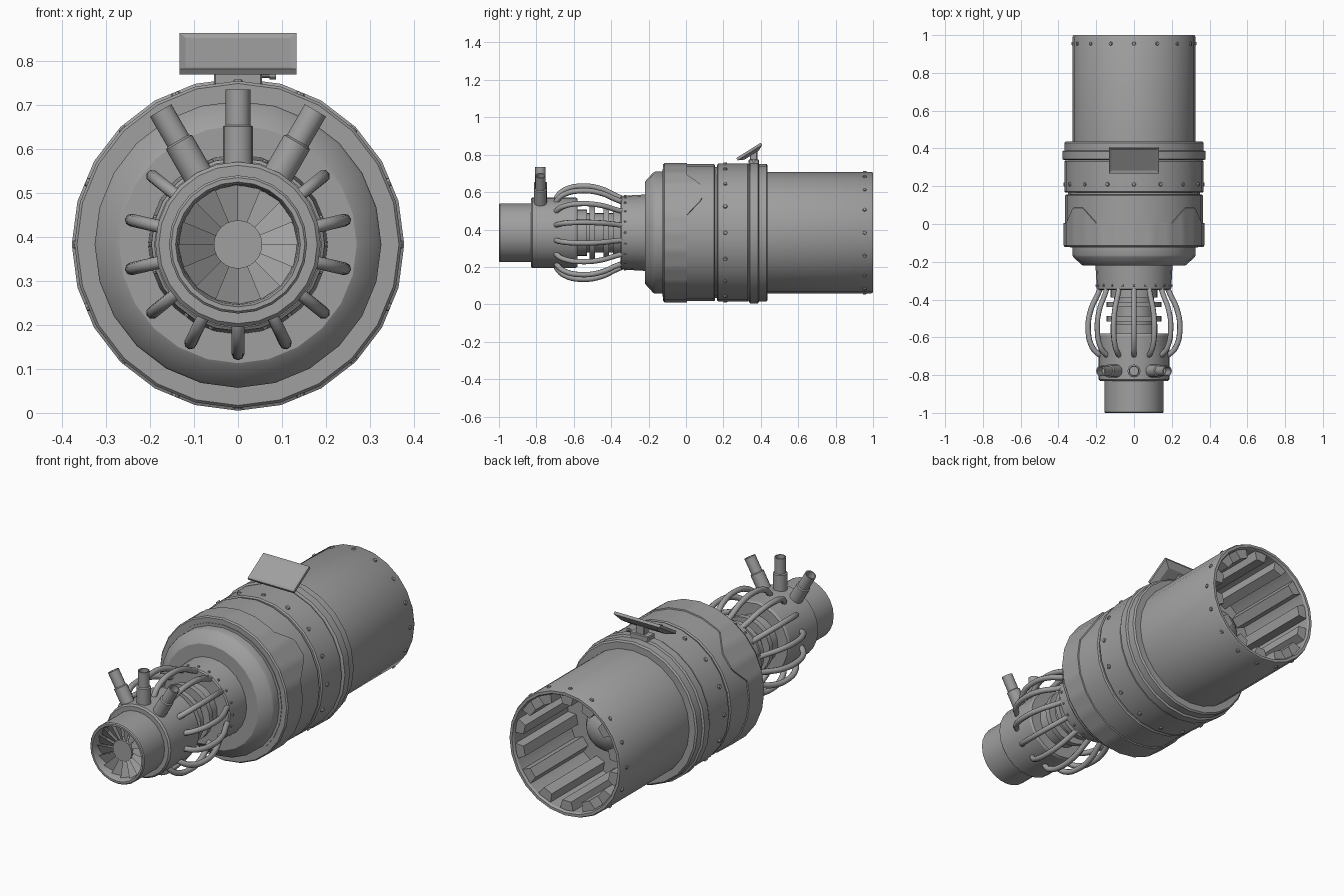
import bpy, bmesh
from math import pi, sin, cos, radians
from mathutils import Matrix, Vector

if "Cube" in bpy.data.objects:
    bpy.data.objects.remove(bpy.data.objects["Cube"])

AXIS_Z = 0.383
MAIN = Matrix.Translation((0, 0, AXIS_Z)) @ Matrix.Rotation(-pi / 2, 4, 'X')

steel = bpy.data.materials.new("grey steel")
steel.use_nodes = True
GREY = (0.35, 0.35, 0.35, 1)
steel.diffuse_color = GREY
steel.node_tree.nodes["Principled BSDF"].inputs["Base Color"].default_value = GREY


def finish(name, bm, smooth=True):
    bmesh.ops.recalc_face_normals(bm, faces=bm.faces)
    mesh = bpy.data.meshes.new(name)
    bm.to_mesh(mesh)
    bm.free()
    mesh.materials.append(steel)
    obj = bpy.data.objects.new(name, mesh)
    bpy.context.collection.objects.link(obj)
    if smooth:
        bpy.ops.object.select_all(action='DESELECT')
        obj.select_set(True)
        bpy.context.view_layer.objects.active = obj
        bpy.ops.object.shade_smooth_by_angle(angle=radians(30))
    return obj


def lathe(name, profile, matrix=MAIN, sides=24):
    """Spin (distance, radius) points round the local z axis."""
    bm = bmesh.new()
    rings = []
    for d, r in profile:
        if r == 0:
            rings.append([bm.verts.new(matrix @ Vector((0, 0, d)))] * sides)
        else:
            rings.append([bm.verts.new(matrix @ Vector((r * cos(a), r * sin(a), d)))
                          for a in (2 * pi * i / sides for i in range(sides))])
    for a, b in zip(rings, rings[1:]):
        for i in range(sides):
            j = (i + 1) % sides
            bm.faces.new(dict.fromkeys((a[i], a[j], b[j], b[i])))
    return finish(name, bm)


def polar(angle, r, y):
    return Vector((r * cos(angle), y, AXIS_Z + r * sin(angle)))


def rivets(name, count, r, y, size):
    bm = bmesh.new()
    for i in range(count):
        a = 2 * pi * i / count
        m = Matrix.Translation(polar(a, r, y)) @ Matrix.Rotation(pi / 2 - a, 4, 'Y')
        bmesh.ops.create_cone(bm, cap_ends=True, segments=8, radius1=size,
                              radius2=size * 0.7, depth=size, matrix=m)
    finish(name, bm)


def box(name, size, matrix, bevel=0.004):
    bm = bmesh.new()
    bmesh.ops.create_cube(bm, size=1, matrix=matrix @ Matrix.Diagonal((*size, 1)))
    bmesh.ops.bevel(bm, geom=bm.edges[:], offset=bevel, segments=1, affect='EDGES')
    return finish(name, bm, False)


# Front nozzle and collar
lathe("nozzle", [(-0.9, 0), (-0.9, 0.13), (-0.985, 0.137), (-1, 0.142), (-1, 0.152),
                 (-0.995, 0.157), (-0.83, 0.157), (-0.83, 0.18), (-0.822, 0.188),
                 (-0.59, 0.188), (-0.58, 0.182), (-0.58, 0)])
lathe("fan_hub", [(-0.955, 0), (-0.955, 0.055), (-0.9, 0.055)])

# Fan blades
bm = bmesh.new()
BLADES = 16
for i in range(BLADES):
    a, b = (2 * pi * (i + k) / BLADES for k in (0, 1.05))
    bm.faces.new([bm.verts.new(polar(*p)) for p in
                  ((a, 0.05, -0.95), (a, 0.136, -0.97), (b, 0.136, -0.945), (b, 0.05, -0.935))])
finish("fan_blades", bm, False)

# Ribbed core inside the cage
core = [(-0.6, 0.125), (-0.53, 0.125), (-0.53, 0.105)]
for y in (-0.515, -0.44):
    core += [(y, 0.105), (y, 0.145), (y + 0.028, 0.145), (y + 0.028, 0.105)]
lathe("core", core + [(-0.39, 0.105), (-0.39, 0.125), (-0.34, 0.125)])

# Cage of bowed pipes
PIPES = 14
bow = [(-0.698, 0.165), (-0.69, 0.19), (-0.65, 0.228), (-0.55, 0.249),
       (-0.45, 0.233), (-0.38, 0.2), (-0.33, 0.178)]
curve = bpy.data.curves.new("cage_pipes", 'CURVE')
curve.dimensions = '3D'
curve.bevel_depth = 0.0145
curve.bevel_resolution = 2
curve.resolution_u = 4
curve.materials.append(steel)
for i in range(PIPES):
    spline = curve.splines.new('BEZIER')
    spline.bezier_points.add(len(bow) - 1)
    for point, (y, r) in zip(spline.bezier_points, bow):
        point.co = polar(pi / 2 + 2 * pi * i / PIPES, r, y)
        point.handle_left_type = point.handle_right_type = 'AUTO'
bpy.context.collection.objects.link(bpy.data.objects.new("cage_pipes", curve))

# Three hollow stub pipes on the collar
for side, tilt in (("right", -30), ("middle", 0), ("left", 30)):
    m = Matrix.Translation((0, -0.778, AXIS_Z)) @ Matrix.Rotation(radians(tilt), 4, 'Y')
    lathe(side + "_stub", [(0.16, 0.034), (0.268, 0.034), (0.272, 0.028), (0.352, 0.028),
                           (0.352, 0.022), (0.3, 0.022), (0.3, 0)], m, 16)

# Neck and stepped shoulder
lathe("neck", [(-0.35, 0), (-0.35, 0.19), (-0.345, 0.197), (-0.22, 0.204), (-0.22, 0.27),
               (-0.215, 0.278), (-0.175, 0.322), (-0.165, 0.326), (-0.125, 0.326),
               (-0.125, 0.34), (-0.11, 0.34)])

# Main drum with its stacked bands
lathe("drum", [(-0.115, 0.3), (-0.115, 0.36), (-0.11, 0.366), (0.15, 0.366), (0.156, 0.36),
               (0.156, 0.35), (0.166, 0.35), (0.166, 0.362), (0.172, 0.369),
               (0.33, 0.369), (0.338, 0.362), (0.338, 0.37), (0.343, 0.378),
               (0.385, 0.378), (0.39, 0.368), (0.43, 0.368), (0.437, 0.36), (0.437, 0.3)])

# Cover plate over the front of the drum, with a notched rear seam
def seam(degrees):
    e = abs(degrees - 36)
    return 0.005 + 0.08 * max(0, min(1, (21 - e) / 14))


bm = bmesh.new()
rings = []
for i in range(120):
    a = 2 * pi * i / 120
    elevation = 90 - abs((3 * i - 90 + 180) % 360 - 180)
    # Follow the flat sides of the drum
    r = cos(pi / 24) / cos((a % (pi / 12)) - pi / 24)
    end = seam(elevation)
    rings.append([bm.verts.new(polar(a, r * k, y)) for k, y in
                  ((0.34, -0.122), (0.366, -0.122), (0.372, -0.115),
                   (0.372, end), (0.364, end + 0.002))])
for i, a in enumerate(rings):
    b = rings[(i + 1) % len(rings)]
    for k in range(4):
        bm.faces.new((a[k], b[k], b[k + 1], a[k + 1]))
finish("cover_plate", bm)

# Open rear barrel
lathe("barrel", [(0.4, 0.325), (0.99, 0.325), (1, 0.32), (1, 0.306), (0.99, 0.3),
                 (0.55, 0.3), (0.55, 0)])

# Tapered ribs lining the barrel
bm = bmesh.new()
RIBS = 14
for i in range(RIBS):
    a = pi / 2 + 2 * pi * i / RIBS
    ends = [[bm.verts.new(polar(a + da, r, y)) for da, r in
             ((-0.13, 0.302), (-0.1, 0.252), (0.1, 0.252), (0.13, 0.302))]
            for y in (0.54, 0.985)]
    bm.faces.new(ends[0])
    bm.faces.new(ends[1])
    for k in range(4):
        j = (k + 1) % 4
        bm.faces.new((ends[0][k], ends[0][j], ends[1][j], ends[1][k]))
finish("barrel_ribs", bm, False)

# Dome at the bottom of the barrel
bm = bmesh.new()
bmesh.ops.create_uvsphere(bm, u_segments=24, v_segments=12, radius=0.13,
                          matrix=Matrix.Translation((0, 0.6, AXIS_Z)))
finish("inner_dome", bm)

# Rivet rows
rivets("neck_rivets", 20, 0.199, -0.325, 0.007)
rivets("drum_rivets", 16, 0.368, 0.21, 0.013)
rivets("barrel_rivets", 16, 0.324, 0.955, 0.012)

# Tilted panel on top, with a raised rim and bracket
tilt = Matrix.Translation((0, 0.338, 0.817)) @ Matrix.Rotation(radians(32), 4, 'X')
bm = bmesh.new()
bmesh.ops.create_cube(bm, size=1, matrix=tilt @ Matrix.Diagonal((0.266, 0.155, 0.014, 1)))
bm.faces.ensure_lookup_table()
up = tilt.to_3x3() @ Vector((0, 0, 1))
top = max(bm.faces, key=lambda f: f.normal.dot(up))
bmesh.ops.inset_individual(bm, faces=[top], thickness=0.02, depth=-0.005)
under = min(bm.faces, key=lambda f: f.normal.dot(up))
bmesh.ops.inset_individual(bm, faces=[under], thickness=0.045, depth=0.016)
finish("panel", bm, False)
box("panel_bracket", (0.05, 0.04, 0.07), Matrix.Translation((0, 0.362, 0.785)))
box("panel_base", (0.11, 0.055, 0.03), Matrix.Translation((0, 0.362, 0.76)))
bolt = Matrix.Translation((0, 0.362, 0.767)) @ Matrix.Rotation(pi / 2, 4, 'Y')
lathe("panel_bolt", [(0.03, 0.006), (0.072, 0.006), (0.072, 0.009), (0.086, 0.009),
                     (0.086, 0)], bolt, 10)
